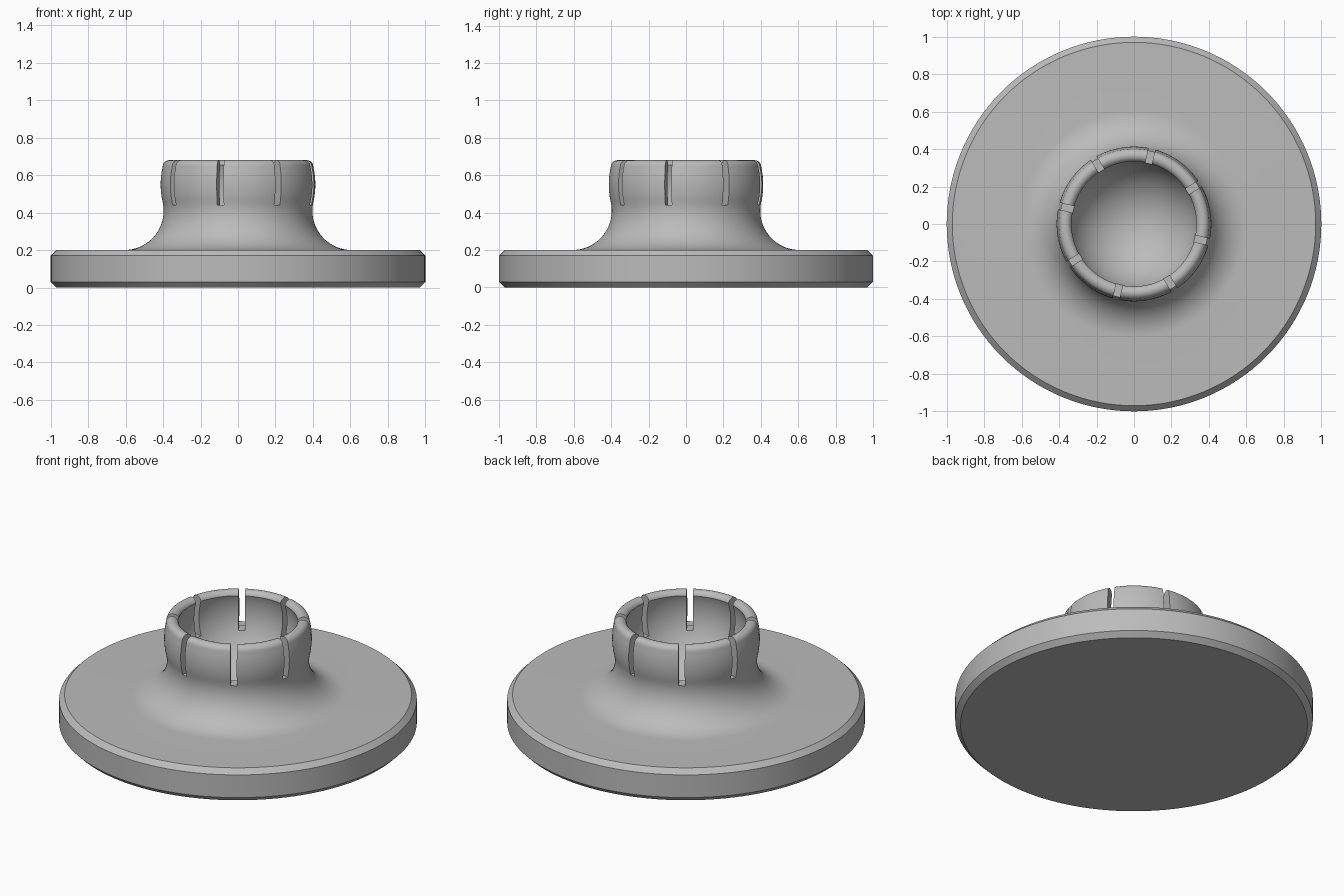
import bpy, bmesh, math
from mathutils import Matrix, Vector

if "Cube" in bpy.data.objects:
    bpy.data.objects.remove(bpy.data.objects["Cube"])

SEGMENTS = 128
BALL_Z, OUTER_R, INNER_R = 0.55, 0.413, 0.35


def arc(cx, cz, r, a0, a1, n):
    """Profile points along an arc, angles in degrees."""
    angles = [math.radians(a0 + (a1 - a0) * i / n) for i in range(n + 1)]
    return [(cx + r * math.cos(a), cz + r * math.sin(a)) for a in angles]


def new_object(name, bm):
    mesh = bpy.data.meshes.new(name)
    bm.to_mesh(mesh)
    bm.free()
    obj = bpy.data.objects.new(name, mesh)
    bpy.context.collection.objects.link(obj)
    return obj


# Profile: chamfered disc, concave neck, spherical cup wall, rounded lip, ball seat
profile = [(0, 0), (0.97, 0), (1, 0.03), (1, 0.17), (0.97, 0.2)]
profile += arc(0.607, 0.41, 0.21, 270, 167, 18)
profile += arc(0, BALL_Z, OUTER_R, -11, 13, 9)
profile += arc(0.367, 0.645, 0.035, 15, 165, 10)
profile += arc(0, BALL_Z, INNER_R, 15, -90, 28)
profile[-1] = (0, BALL_Z - INNER_R)

bm = bmesh.new()
verts = [bm.verts.new((x, 0, z)) for x, z in profile]
edges = [bm.edges.new(pair) for pair in zip(verts, verts[1:])]
bmesh.ops.spin(bm, geom=verts + edges, cent=(0, 0, 0), axis=(0, 0, 1),
               angle=math.tau, steps=SEGMENTS, use_duplicate=False)
bmesh.ops.remove_doubles(bm, verts=bm.verts, dist=0.0005)
bmesh.ops.recalc_face_normals(bm, faces=bm.faces)
socket = new_object("socket_base", bm)

# Eight radial slots through the cup wall
bm = bmesh.new()
for k in range(8):
    turn = Matrix.Rotation(math.radians(31.5 + 45 * k), 4, 'Z')
    place = Matrix.Translation(Vector((0.4, 0, 0.62)))
    size = Matrix.Diagonal((0.3, 0.036, 0.36, 1))
    bmesh.ops.create_cube(bm, size=1, matrix=turn @ place @ size)
cutter = new_object("slot_cutter", bm)
cutter.hide_render = True

cut = socket.modifiers.new("slots", 'BOOLEAN')
cut.operation = 'DIFFERENCE'
cut.solver = 'EXACT'
cut.object = cutter
bpy.context.view_layer.objects.active = socket
socket.select_set(True)
bpy.ops.object.modifier_apply(modifier=cut.name)
bpy.data.objects.remove(cutter)
bpy.ops.object.shade_smooth_by_angle(angle=math.radians(30))

# Single grey finish
grey = bpy.data.materials.new("light_grey")
grey.diffuse_color = (0.5, 0.5, 0.5, 1)
grey.use_nodes = True
grey.node_tree.nodes["Principled BSDF"].inputs["Base Color"].default_value = grey.diffuse_color
socket.data.materials.clear()
socket.data.materials.append(grey)
